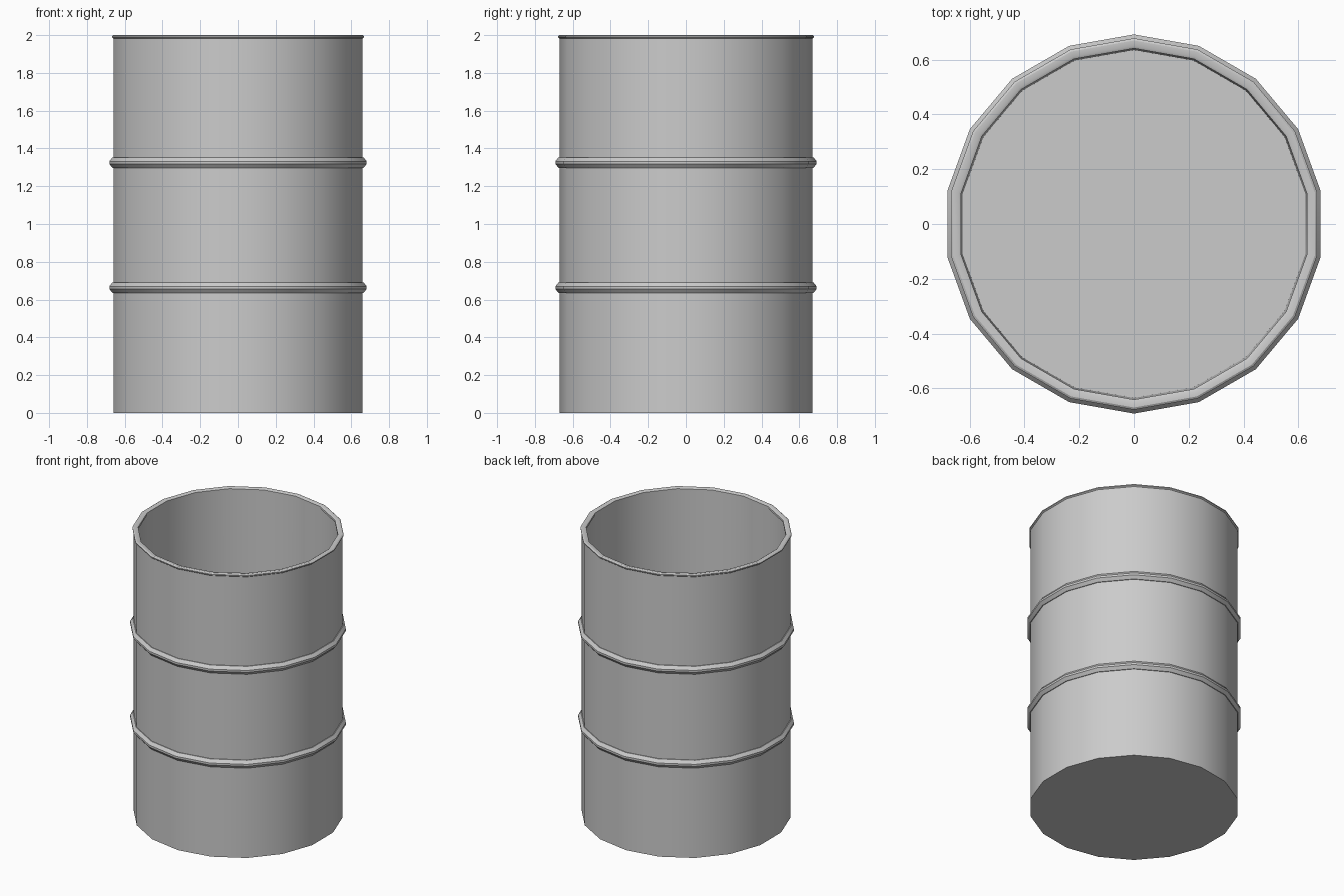
import bpy, bmesh, math

SIDES = 18

cube = bpy.data.objects.get("Cube")
if cube:
    bpy.data.objects.remove(cube, do_unlink=True)

steel = bpy.data.materials.new("grey steel")
steel.use_nodes = True
colour = (0.6, 0.6, 0.6, 1)
steel.diffuse_color = colour
steel.node_tree.nodes["Principled BSDF"].inputs["Base Color"].default_value = colour


def lathe(name, profile, closed=False):
    """Revolve (radius, z) points around z; an open profile gets capped ends."""
    bm = bmesh.new()
    rings = []
    for r, z in profile:
        ring = []
        for i in range(SIDES):
            a = math.pi / 2 + math.tau * i / SIDES
            ring.append(bm.verts.new((r * math.cos(a), r * math.sin(a), z)))
        rings.append(ring)
    pairs = list(zip(rings, rings[1:]))
    if closed:
        pairs.append((rings[-1], rings[0]))
    else:
        bm.faces.new(rings[0])
        bm.faces.new(rings[-1])
    for low, high in pairs:
        for i in range(SIDES):
            j = (i + 1) % SIDES
            bm.faces.new((low[i], low[j], high[j], high[i]))
    bmesh.ops.recalc_face_normals(bm, faces=bm.faces)
    mesh = bpy.data.meshes.new(name)
    bm.to_mesh(mesh)
    bm.free()
    mesh.materials.append(steel)
    obj = bpy.data.objects.new(name, mesh)
    bpy.context.collection.objects.link(obj)
    bpy.ops.object.select_all(action='DESELECT')
    obj.select_set(True)
    bpy.context.view_layer.objects.active = obj
    bpy.ops.object.shade_smooth_by_angle(angle=math.radians(30))
    return obj


# Open drum: outer wall, top edge, inner wall and floor
lathe("drum_body", [(0.67, 0), (0.67, 1.985), (0.645, 1.985), (0.635, 0.02)])

# Rolled lip around the opening
lathe("top_rim", [(0.668, 1.98), (0.678, 1.988), (0.678, 1.995), (0.67, 2.0),
                  (0.65, 2.0), (0.641, 1.995), (0.641, 1.98)], closed=True)

# Raised hoops around the wall
for name, z in (("lower_hoop", 0.663), ("upper_hoop", 1.325)):
    lathe(name, [(0.66, z - 0.028), (0.675, z - 0.028), (0.692, z - 0.007),
                 (0.692, z + 0.007), (0.675, z + 0.028), (0.66, z + 0.028)],
          closed=True)
